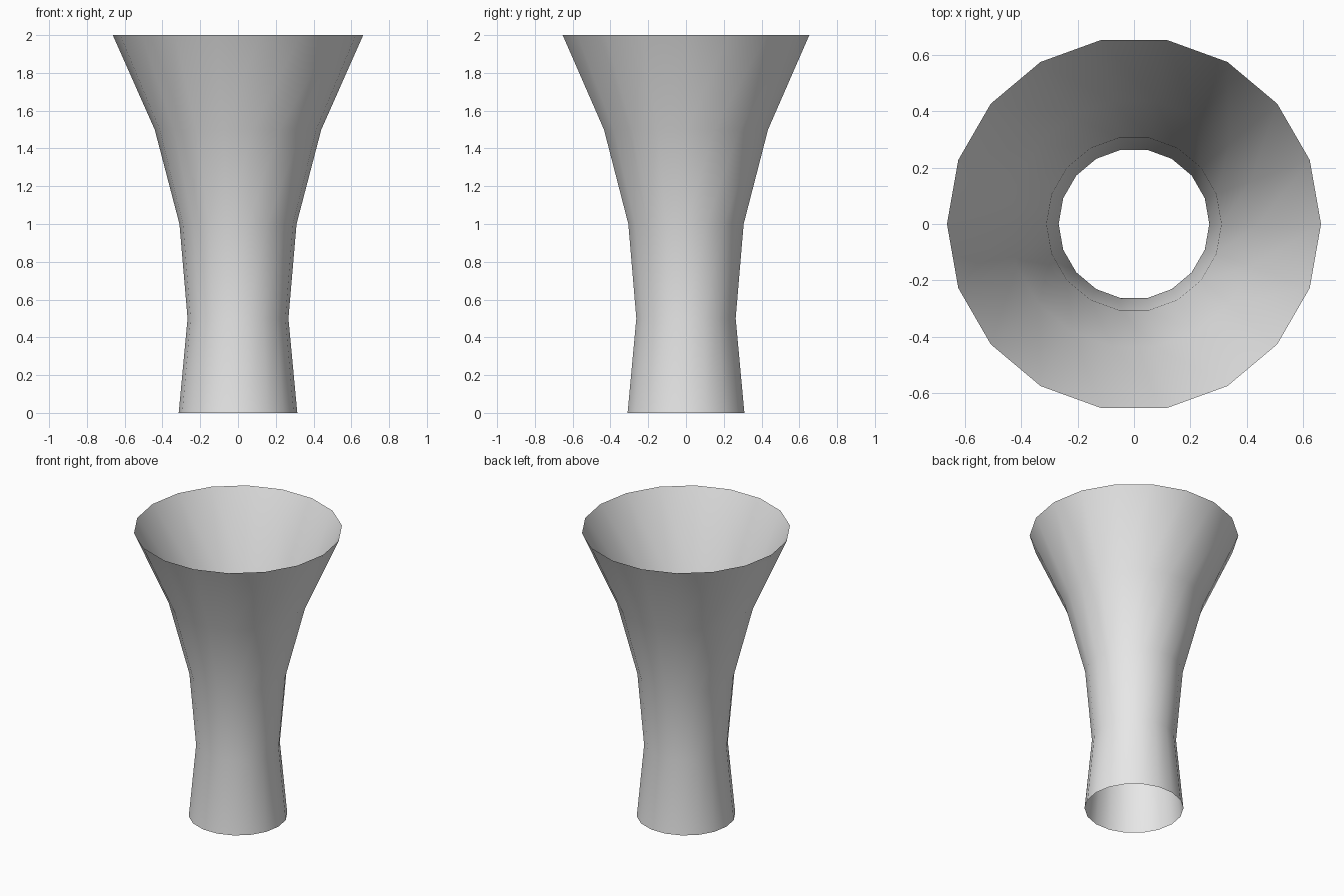
import bpy
import bmesh
from math import cos, sin, tau

cube = bpy.data.objects.get("Cube")
if cube:
    bpy.data.objects.remove(cube, do_unlink=True)

SIDES = 18
# radius and height of each ring, bottom to top
PROFILE = [(0.314, 0), (0.267, 0.5), (0.31, 1), (0.441, 1.5), (0.663, 2)]

grey = bpy.data.materials.new("light_grey")
grey.use_nodes = True
colour = (0.8, 0.8, 0.8, 1)
grey.diffuse_color = colour
grey.node_tree.nodes["Principled BSDF"].inputs["Base Color"].default_value = colour

# open flared tube: a single thin wall with no caps
bm = bmesh.new()
rings = [[bm.verts.new((r * cos(tau * i / SIDES), r * sin(tau * i / SIDES), z))
          for i in range(SIDES)] for r, z in PROFILE]
for low, high in zip(rings, rings[1:]):
    for i in range(SIDES):
        j = (i + 1) % SIDES
        face = bm.faces.new((low[i], low[j], high[j], high[i]))
        face.smooth = True

mesh = bpy.data.meshes.new("flared_tube")
bm.to_mesh(mesh)
bm.free()
mesh.materials.append(grey)
tube = bpy.data.objects.new("flared_tube", mesh)
bpy.context.collection.objects.link(tube)
